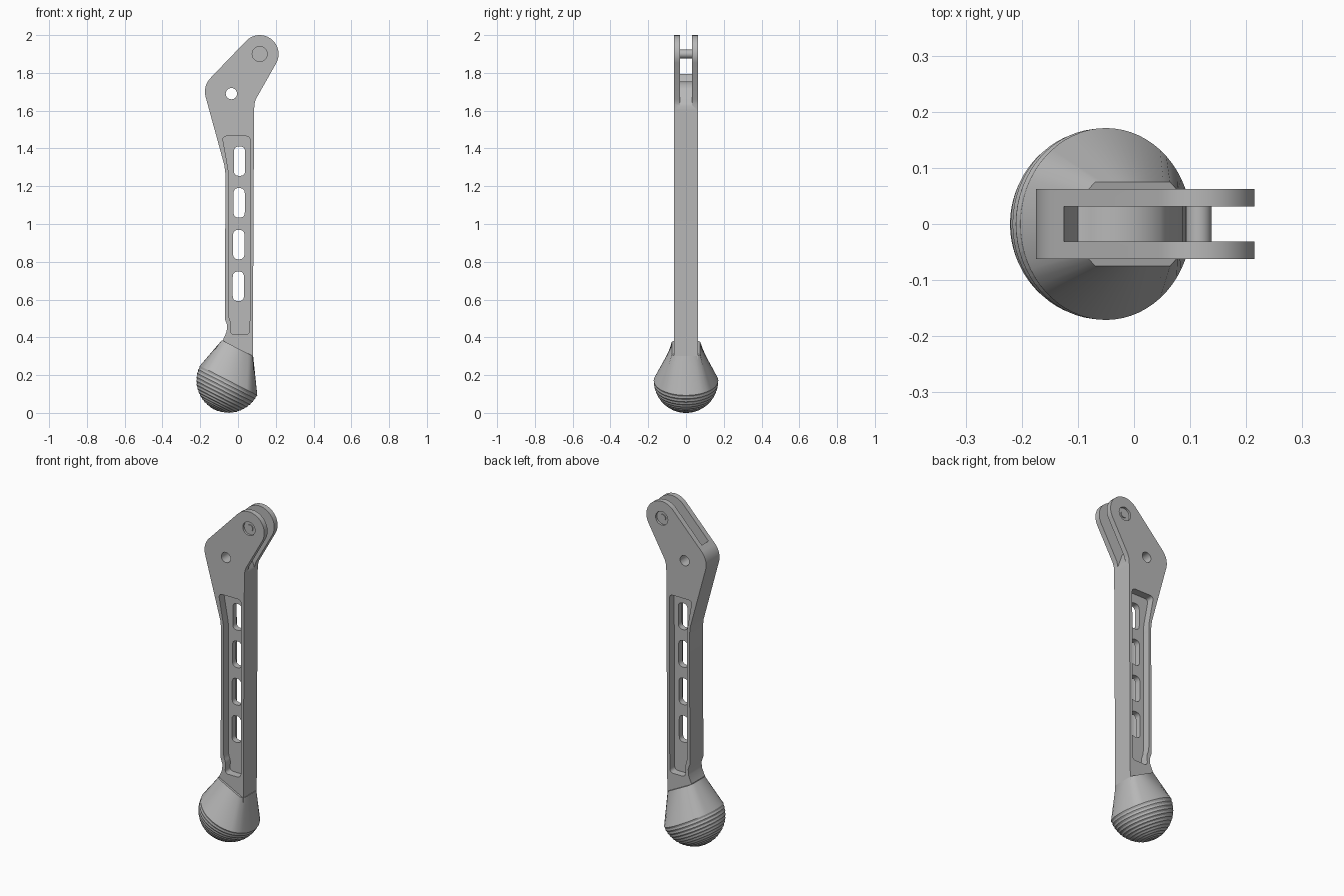
import bpy, bmesh
from math import sin, cos, pi, radians, atan2
from mathutils import Vector

cube = bpy.data.objects.get("Cube")
if cube:
    bpy.data.objects.remove(cube, do_unlink=True)

GREY = (0.48, 0.48, 0.48, 1)
mat = bpy.data.materials.new("plain grey")
mat.use_nodes = True
mat.diffuse_color = GREY
bsdf = mat.node_tree.nodes["Principled BSDF"]
bsdf.inputs["Base Color"].default_value = GREY
bsdf.inputs["Roughness"].default_value = 0.6


def finish(name, bm):
    bmesh.ops.recalc_face_normals(bm, faces=bm.faces)
    mesh = bpy.data.meshes.new(name)
    bm.to_mesh(mesh)
    bm.free()
    mesh.materials.append(mat)
    obj = bpy.data.objects.new(name, mesh)
    bpy.context.collection.objects.link(obj)
    return obj


def arc(cx, cz, r, a0, a1, n=16):
    return [(cx + r * cos(radians(a0 + (a1 - a0) * i / n)),
             cz + r * sin(radians(a0 + (a1 - a0) * i / n))) for i in range(n + 1)]


def rounded(points, r, n=6):
    """Replace every corner with a small curve."""
    out = []
    for i, p in enumerate(points):
        p = Vector(p)
        a = Vector(points[i - 1]) - p
        b = Vector(points[(i + 1) % len(points)]) - p
        s = p + a.normalized() * min(r, a.length * 0.45)
        e = p + b.normalized() * min(r, b.length * 0.45)
        for k in range(n + 1):
            t = k / n
            out.append(tuple(s * (1 - t) ** 2 + p * 2 * t * (1 - t) + e * t * t))
    return out


def prism(name, points, y0, y1):
    """Extrude an x-z outline along y."""
    bm = bmesh.new()
    near = [bm.verts.new((x, y0, z)) for x, z in points]
    far = [bm.verts.new((x, y1, z)) for x, z in points]
    bm.faces.new(near)
    bm.faces.new(far)
    for i in range(len(points)):
        bm.faces.new((near[i - 1], near[i], far[i], far[i - 1]))
    return finish(name, bm)


def cut(obj, cutter):
    cutter.hide_render = True
    mod = obj.modifiers.new("cut", "BOOLEAN")
    mod.operation = "DIFFERENCE"
    mod.solver = "EXACT"
    mod.object = cutter
    bpy.context.view_layer.objects.active = obj
    bpy.ops.object.modifier_apply(modifier=mod.name)
    bpy.data.objects.remove(cutter, do_unlink=True)


def smooth(obj, angle=30):
    bpy.ops.object.select_all(action="DESELECT")
    obj.select_set(True)
    bpy.context.view_layer.objects.active = obj
    bpy.ops.object.shade_smooth_by_angle(angle=radians(angle))


HALF = 0.0625           # half thickness of the leg
PIN = (0.115, 1.9)

# Leg body: rounded fork end, bent knee and straight shank
outline = arc(*PIN, 0.1, -28, 137)
outline += arc(-0.07, 1.7, 0.105, 137, 196)
outline += [(-0.083, 1.35), (-0.072, 1.31), (-0.066, 1.26), (-0.07, 0.5),
            (-0.058, 0.465), (-0.06, 0.43), (-0.08, 0.385), (-0.06, 0.32),
            (0.078, 0.25), (0.085, 1.6), (0.087, 1.635), (0.094, 1.66)]
leg = prism("leg_body", outline, -HALF, HALF)

# Side pockets leaving a thin web
pocket = rounded([(-0.083, 1.465), (0.065, 1.465), (0.062, 0.415), (-0.042, 0.415),
                  (-0.036, 0.475), (-0.05, 0.51), (-0.05, 1.28)], 0.025)
for side in (-1, 1):
    cut(leg, prism("pocket_cutter", pocket, side * 0.0175, side * 0.1))

# Four lightening slots through the web
for i in range(4):
    z, x = 1.333 - i * 0.221, 0.008 - i * 0.002
    slot = rounded([(x - 0.03, z - 0.078), (x + 0.03, z - 0.078),
                    (x + 0.03, z + 0.078), (x - 0.03, z + 0.078)], 0.03)
    cut(leg, prism("slot_cutter", slot, -0.1, 0.1))

# Knee hole
cut(leg, prism("knee_hole_cutter", arc(-0.035, 1.69, 0.03, 0, 345, 23), -0.1, 0.1))

# Gap between the two fork plates
gap = [(-0.125, 2.1), (-0.125, 1.79), (-0.1, 1.735)]
gap += arc(-0.03, 1.65, 0.105, 125, 35, 10)
gap += [(0.083, 1.635), (0.1, 1.59), (0.4, 1.59), (0.4, 2.1)]
cut(leg, prism("gap_cutter", gap, -0.031, 0.031))

# Shallow round recesses around the fork pin
for side in (-1, 1):
    cut(leg, prism("recess_cutter", arc(*PIN, 0.04, 0, 345, 23), side * 0.05, side * 0.1))
smooth(leg)

# Fork pin with small end studs
smooth(prism("fork_pin", arc(*PIN, 0.023, 0, 345, 23), -0.045, 0.045))
smooth(prism("fork_pin_stud", arc(*PIN, 0.019, 0, 345, 23), -0.055, 0.055))

# Tilted frame shared by the foot parts
U = Vector((0.89, 0, -0.456))       # along the seam
N = Vector((0.456, 0, 0.89))        # up the foot
Y = Vector((0, 1, 0))
CENTRE = Vector((-0.05, 0, 0.171))
R = 0.171
SEGS = 64


def ring(bm, centre, radius):
    return [bm.verts.new(centre + (U * cos(a) + Y * sin(a)) * radius)
            for a in (2 * pi * i / SEGS for i in range(SEGS))]


def bridge(bm, a, b):
    for i in range(SEGS):
        bm.faces.new((a[i - 1], a[i], b[i], b[i - 1]))


# Ankle socket: round seam lofted to a chamfered rectangle
bm = bmesh.new()
base = ring(bm, CENTRE, R)
TOP = Vector((-0.0025, 0, 0.3425))
HU, HY, CH = 0.093, 0.075, 0.018
top = []
for i in range(SEGS):
    a = 2 * pi * i / SEGS
    c, s = cos(a), sin(a)
    k = 1 / max(abs(c) / HU, abs(s) / HY, (abs(c) + abs(s)) / (HU + HY - CH))
    top.append(bm.verts.new(TOP + U * c * k + Y * s * k))
bridge(bm, base, top)
bm.faces.new(top)
bm.faces.new(base)
smooth(finish("ankle_socket", bm), 25)

# Ball foot: half sphere with fine ridges
bm = bmesh.new()
previous = ring(bm, CENTRE, R)
bm.faces.new(previous)
STEPS = 26
for i in range(1, STEPS):
    lat = pi / 2 * i / STEPS
    r = R - (0.003 if i % 2 else 0)
    current = ring(bm, CENTRE - N * r * sin(lat), r * cos(lat))
    bridge(bm, previous, current)
    previous = current
tip = bm.verts.new(CENTRE - N * R)
for i in range(SEGS):
    bm.faces.new((previous[i - 1], previous[i], tip))
finish("ball_foot", bm)
